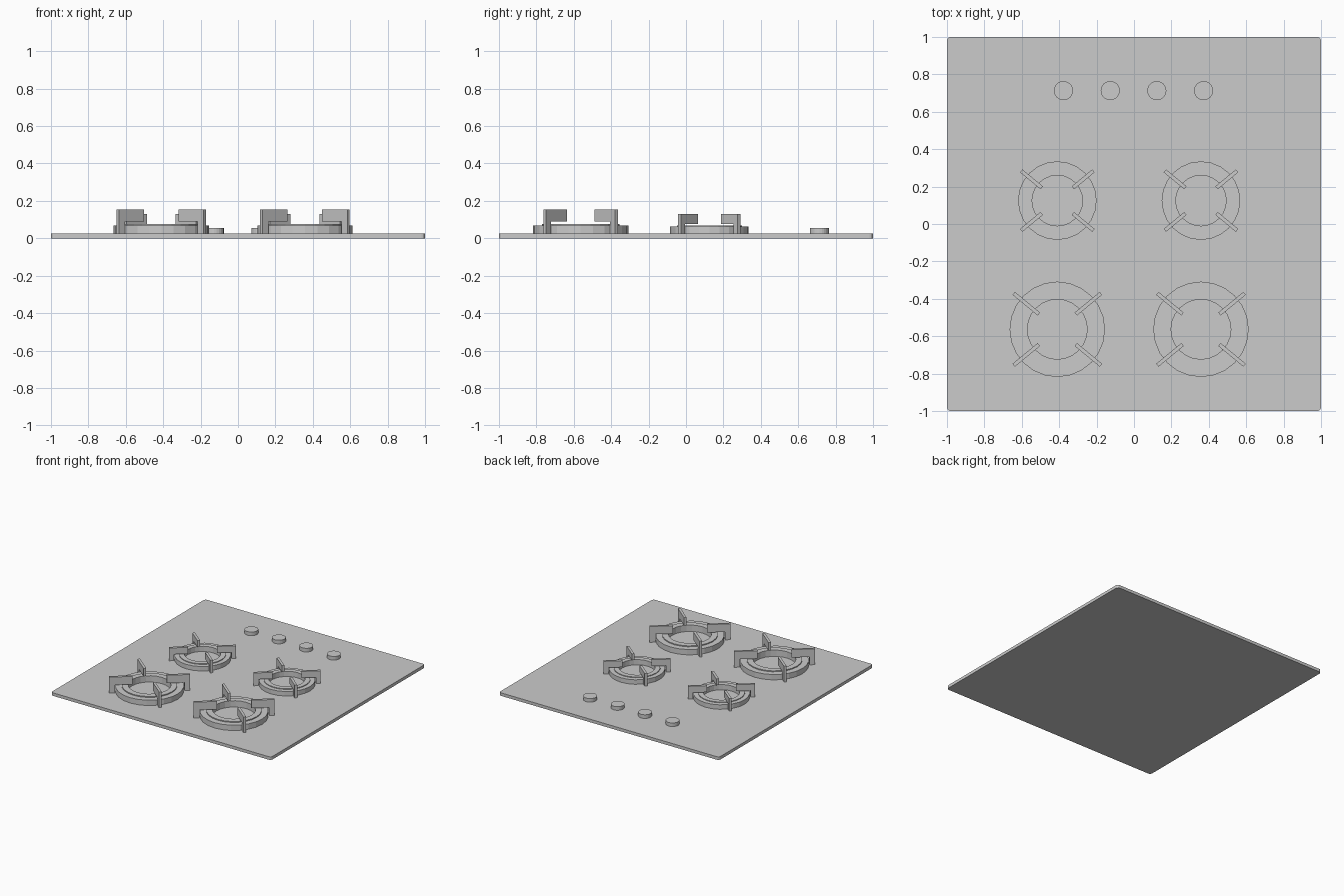
import bpy, bmesh, math
from mathutils import Vector

if "Cube" in bpy.data.objects:
    bpy.data.objects.remove(bpy.data.objects["Cube"])

BASE = 0.025  # top of the plate


def make(name, bm):
    bmesh.ops.recalc_face_normals(bm, faces=bm.faces)
    mesh = bpy.data.meshes.new(name)
    bm.to_mesh(mesh)
    bm.free()
    ob = bpy.data.objects.new(name, mesh)
    bpy.context.collection.objects.link(ob)
    return ob


def extrude_up(bm, pts, direction):
    face = bm.faces.new([bm.verts.new(p) for p in pts])
    new = bmesh.ops.extrude_face_region(bm, geom=[face])
    verts = [g for g in new["geom"] if isinstance(g, bmesh.types.BMVert)]
    bmesh.ops.translate(bm, verts=verts, vec=direction)


def lathe(name, profile, x, y, sides):
    # closed (radius, height) profile swept round the z axis
    bm = bmesh.new()
    rings = []
    for i in range(sides):
        a = 2 * math.pi * i / sides
        rings.append([bm.verts.new((x + r * math.cos(a), y + r * math.sin(a), z))
                      for r, z in profile])
    n = len(profile)
    for i in range(sides):
        p, q = rings[i], rings[(i + 1) % sides]
        for j in range(n):
            k = (j + 1) % n
            bm.faces.new((p[j], q[j], q[k], p[k]))
    return make(name, bm)


def pan_support(name, x, y, angle, r_in, r_leg, r_out, low, top):
    # hook-shaped profile: leg outside the ring, finger reaching inwards
    d = Vector((math.cos(angle), math.sin(angle), 0))
    side = Vector((-d.y, d.x, 0))
    outline = [(r_out, BASE), (r_out, top), (r_in, top),
               (r_in, low), (r_leg, low), (r_leg, BASE)]
    bm = bmesh.new()
    pts = [Vector((x, y, z)) + d * r - side * 0.01 for r, z in outline]
    extrude_up(bm, pts, side * 0.02)
    return make(name, bm)


# plate with small rounded corners
bm = bmesh.new()
c = 0.02
corners = []
for i, (sx, sy) in enumerate([(1, 1), (-1, 1), (-1, -1), (1, -1)]):
    for k in range(4):
        a = math.radians(90 * i + 30 * k)
        corners.append((sx * (1 - c) + c * math.cos(a), sy * (1 - c) + c * math.sin(a), 0))
extrude_up(bm, corners, Vector((0, 0, BASE)))
make("hob_plate", bm)

# burners: stepped hollow ring and four pan supports each
sizes = {
    "front": dict(y=-0.563, outer=0.255, mid=0.207, inner=0.16, step=0.069, rim=0.077,
                  arm=(0.128, 0.26, 0.302, 0.09, 0.155)),
    "back": dict(y=0.125, outer=0.21, mid=0.174, inner=0.135, step=0.062, rim=0.068,
                 arm=(0.108, 0.215, 0.25, 0.077, 0.13)),
}
for row, s in sizes.items():
    for col, x in (("left", -0.41), ("right", 0.358)):
        label = f"{row}_{col}"
        lathe(label + "_burner_ring",
              [(s["outer"], BASE), (s["outer"], s["step"]), (s["mid"], s["step"]),
               (s["mid"], s["rim"]), (s["inner"], s["rim"]), (s["inner"], BASE)],
              x, s["y"], 24)
        for i, deg in enumerate((39.5, 140.5, 219.5, 320.5)):
            pan_support(f"{label}_pan_support_{i + 1}", x, s["y"], math.radians(deg), *s["arm"])

# control knobs along the back
for i, x in enumerate((-0.377, -0.127, 0.122, 0.372)):
    bpy.ops.mesh.primitive_cylinder_add(vertices=24, radius=0.051, depth=0.03,
                                        location=(x, 0.713, BASE + 0.015))
    bpy.context.object.name = f"control_knob_{i + 1}"
